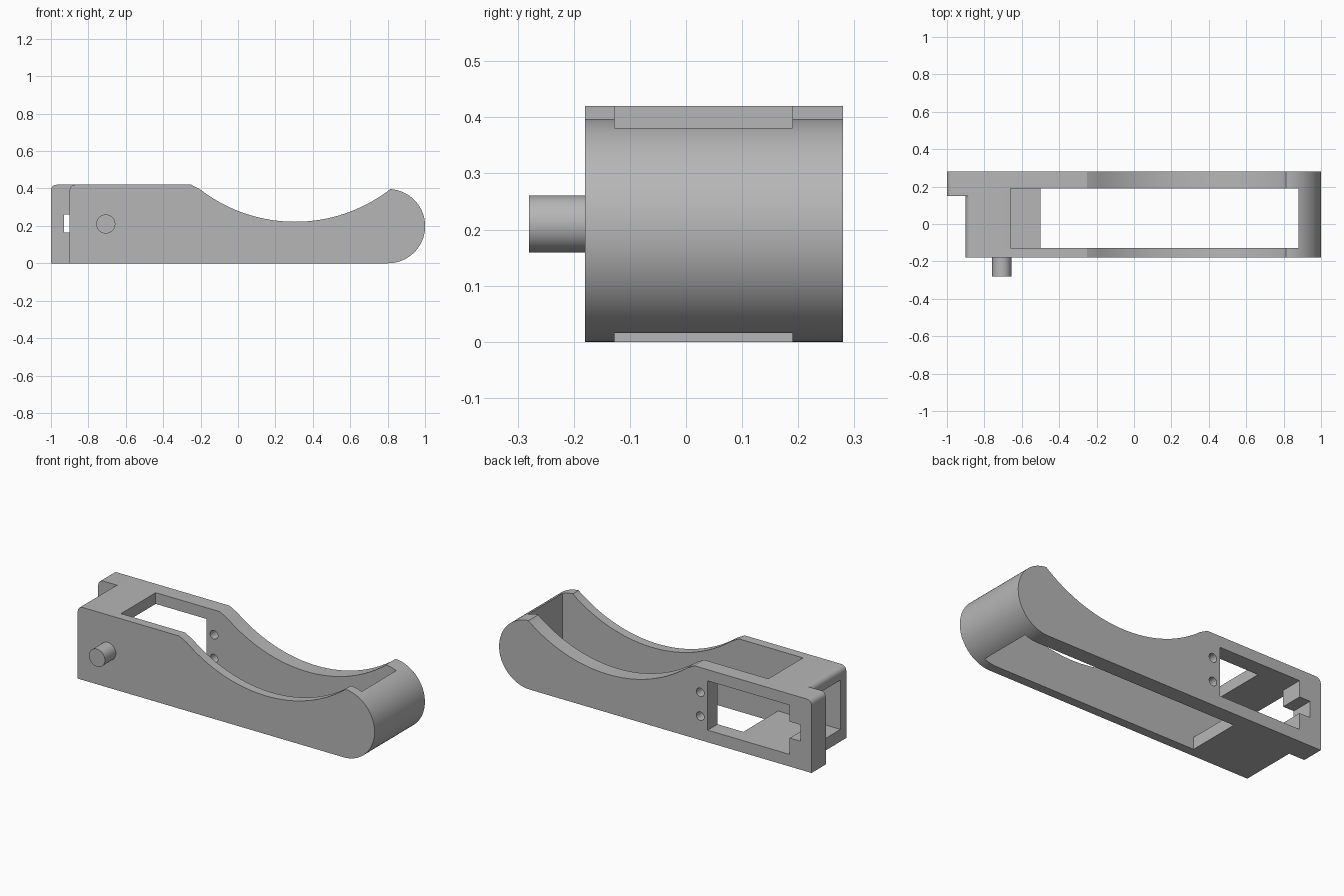
import bpy, bmesh, math

cube = bpy.data.objects.get("Cube")
if cube:
    bpy.data.objects.remove(cube, do_unlink=True)

grey = bpy.data.materials.new("plain grey")
grey.use_nodes = True
colour = (0.47, 0.47, 0.47, 1)
grey.diffuse_color = colour
grey.node_tree.nodes["Principled BSDF"].inputs["Base Color"].default_value = colour

FRONT, BACK = -0.18, 0.28
INNER_FRONT, INNER_BACK = -0.127, 0.19
TOP, FILLET = 0.42, 0.03


def arc(cx, cz, r, start, end, steps):
    """Points on a circle in the xz plane, angles in degrees."""
    angles = [math.radians(start + (end - start) * i / steps) for i in range(steps + 1)]
    return [(cx + r * math.cos(a), cz + r * math.sin(a)) for a in angles]


def extrude(name, profile, y0, y1):
    """Solid made by sweeping an xz profile along y."""
    bm = bmesh.new()
    face = bm.faces.new([bm.verts.new((x, y0, z)) for x, z in profile])
    swept = bmesh.ops.extrude_face_region(bm, geom=[face])["geom"]
    moved = [v for v in swept if isinstance(v, bmesh.types.BMVert)]
    bmesh.ops.translate(bm, verts=moved, vec=(0, y1 - y0, 0))
    bmesh.ops.recalc_face_normals(bm, faces=bm.faces)
    mesh = bpy.data.meshes.new(name)
    bm.to_mesh(mesh)
    bm.free()
    mesh.materials.append(grey)
    obj = bpy.data.objects.new(name, mesh)
    bpy.context.collection.objects.link(obj)
    return obj


def box(name, x0, x1, y0, y1, z0, z1):
    return extrude(name, [(x0, z0), (x1, z0), (x1, z1), (x0, z1)], y0, y1)


def activate(obj):
    bpy.ops.object.select_all(action='DESELECT')
    obj.select_set(True)
    bpy.context.view_layer.objects.active = obj


def cut(target, cutter):
    cutter.hide_render = True
    mod = target.modifiers.new("cut", 'BOOLEAN')
    mod.operation, mod.solver, mod.object = 'DIFFERENCE', 'EXACT', cutter
    activate(target)
    bpy.ops.object.modifier_apply(modifier=mod.name)
    bpy.data.objects.remove(cutter, do_unlink=True)


# Body: flat block, scooped top and rounded end
profile = [(-1, 0)]
profile += arc(0.802, 0.1985, 0.1985, -90, 87, 40)
profile += arc(0.305, 1.053, 0.831, -52.8, -127.5, 40)
profile += [(-0.25, TOP)]
profile += arc(-1 + FILLET, TOP - FILLET, FILLET, 90, 180, 8)
body = extrude("body", profile, FRONT, BACK)

# Step that leaves only the back plate at the far end
step = [(-1.1, -0.1), (-0.9, -0.1)]
step += arc(-0.9 + FILLET, TOP - FILLET, FILLET, 180, 90, 8)
step += [(-0.9 + FILLET, 0.5), (-1.1, 0.5)]
cut(body, extrude("step_cutter", step, -0.3, 0.15))

# Long through opening, and the shorter opening in the roof
cut(body, box("through_cutter", -0.5, 0.88, INNER_FRONT, INNER_BACK, -0.1, 0.6))
cut(body, box("roof_cutter", -0.66, -0.4, INNER_FRONT, INNER_BACK, 0.07, 0.6))

# Chamber under the roof, open at the end, with a back window and side slot
cut(body, box("chamber_cutter", -0.86, -0.45, INNER_FRONT, INNER_BACK, 0.07, 0.355))
cut(body, box("end_cutter", -1.1, -0.8, INNER_FRONT, 0.15, 0.07, 0.355))
cut(body, box("window_cutter", -0.86, -0.335, 0.1, 0.4, 0.07, 0.355))
cut(body, box("slot_cutter", -0.93, -0.8, 0.1, 0.4, 0.165, 0.26))

# Two small holes in the back wall
for z in (0.138, 0.276):
    cut(body, extrude("hole_cutter", arc(-0.287, z, 0.025, 0, 345, 23), 0.1, 0.4))

# Pin on the front
pin = extrude("pin", arc(-0.707, 0.21, 0.051, 0, 352.5, 47), -0.28, FRONT + 0.01)

for obj in (body, pin):
    activate(obj)
    bpy.ops.object.shade_smooth_by_angle(angle=math.radians(25))
